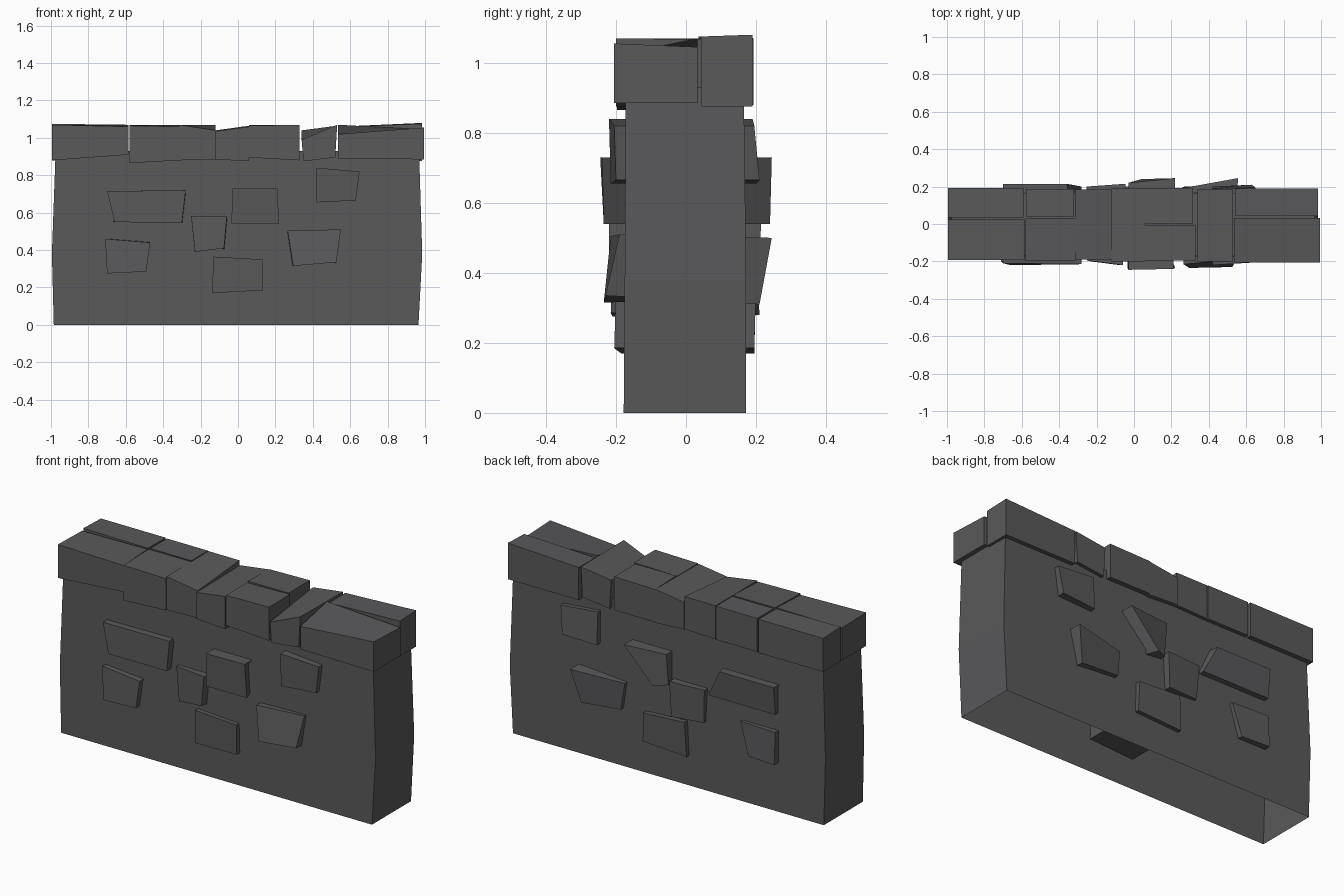
import bpy, bmesh

if "Cube" in bpy.data.objects:
    bpy.data.objects.remove(bpy.data.objects["Cube"])

stone_mat = bpy.data.materials.new("dark grey stone")
stone_mat.diffuse_color = (0.1, 0.1, 0.104, 1)
stone_mat.use_nodes = True
stone_mat.node_tree.nodes["Principled BSDF"].inputs["Base Color"].default_value = stone_mat.diffuse_color


def loft(name, rings, cap_first=True, cap_last=True):
    """Skin a stack of four-cornered rings into one flat-faced object."""
    bm = bmesh.new()
    vs = [[bm.verts.new(p) for p in r] for r in rings]
    for a, b in zip(vs, vs[1:]):
        for i in range(4):
            j = (i + 1) % 4
            bm.faces.new((a[i], a[j], b[j], b[i]))
    if cap_last:
        bm.faces.new(vs[-1])
    if cap_first:
        bm.faces.new(vs[0][::-1])
    bmesh.ops.recalc_face_normals(bm, faces=bm.faces)
    if not cap_first:  # open shell: make sure it points outward
        if sum(f.normal.dot(f.calc_center_median() - vs[0][0].co.lerp(vs[-1][2].co, .5)) for f in bm.faces) < 0:
            bmesh.ops.reverse_faces(bm, faces=bm.faces)
    me = bpy.data.meshes.new(name)
    bm.to_mesh(me)
    bm.free()
    me.materials.append(stone_mat)
    ob = bpy.data.objects.new(name, me)
    bpy.context.collection.objects.link(ob)


def ring(x0, x1, y0, y1, z):
    return [(x0, y0, z), (x1, y0, z), (x1, y1, z), (x0, y1, z)]


# wall core, hollow and open underneath, bulging slightly at the ends
loft("wall_body", [ring(-.985, .965, -.178, .172, 0),
                   ring(-.995, .985, -.175, .172, .38),
                   ring(-.975, .968, -.172, .165, .93)], cap_first=False)


# stones passing through the wall: corners run top-left, top-right, bottom-right, bottom-left
def through_stone(name, front, yf, yb, back=None):
    back = back or front
    loft(name, [[(x, y, z) for (x, z), y in zip(front, yf)],
                [(x, y, z) for (x, z), y in zip(back, yb)]])


through_stone("stone_upper_right", [(.42, .84), (.65, .82), (.63, .665), (.42, .655)],
              (-.22, -.205, -.20, -.215), (.19, .195, .21, .20))
through_stone("stone_wide_left", [(-.70, .715), (-.28, .72), (-.30, .545), (-.66, .55)],
              (-.21, -.215, -.21, -.22), (.215, .215, .20, .20),
              [(-.70, .72), (-.36, .72), (-.28, .56), (-.70, .56)])
through_stone("stone_lower_left", [(-.71, .46), (-.47, .44), (-.49, .285), (-.70, .275)],
              (-.20, -.21, -.215, -.21), (.20, .19, .20, .21),
              [(-.70, .46), (-.475, .46), (-.53, .28), (-.70, .28)])
through_stone("stone_small_middle", [(-.25, .58), (-.06, .58), (-.075, .41), (-.23, .39)],
              (-.195, -.22, -.22, -.20), (.20, .215, .21, .19),
              [(-.255, .58), (-.045, .58), (-.055, .38), (-.245, .39)])
through_stone("stone_centre", [(-.03, .73), (.21, .73), (.22, .54), (-.035, .54)],
              (-.245, -.24, -.235, -.235), (.22, .245, .24, .20),
              [(-.03, .73), (.22, .73), (.04, .54), (-.03, .55)])
through_stone("stone_right", [(.265, .505), (.55, .51), (.525, .335), (.295, .315)],
              (-.215, -.19, -.23, -.235), (.19, .245, .21, .20),
              [(.25, .48), (.555, .50), (.51, .31), (.27, .33)])
through_stone("stone_bottom", [(-.13, .365), (.13, .35), (.135, .185), (-.14, .17)],
              (-.20, -.20, -.205, -.185), (.20, .20, .195, .195))


# capstones: z pairs are (left, right); tops listed for the front then back edge
def capstone(name, x, y, bottom, top_front, top_back, lean=0.0):
    (x0, x1), (y0, y1) = x, y
    low = [(x0 + lean, y0, bottom[0]), (x1 - lean, y0, bottom[1]),
           (x1 - lean, y1, bottom[1]), (x0 + lean, y1, bottom[0])]
    high = [(x0, y0, top_front[0]), (x1, y0, top_front[1]),
            (x1, y1, top_back[1]), (x0, y1, top_back[0])]
    loft(name, [low, high])


capstone("cap_left_front", (-.995, -.585), (-.192, .025), (.88, .91), (1.07, 1.06), (1.065, 1.07))
capstone("cap_left_back", (-.995, -.59), (.035, .193), (.88, .88), (1.075, 1.07), (1.07, 1.07))
capstone("cap_second_front", (-.58, -.315), (-.197, .03), (.865, .88), (1.065, 1.06), (1.07, 1.07))
capstone("cap_second_back", (-.578, -.32), (.04, .188), (.88, .88), (1.07, 1.07), (1.07, 1.07))
capstone("cap_third", (-.315, -.12), (-.19, .185), (.88, .885), (1.07, 1.04), (1.07, 1.07))
capstone("cap_dip", (-.12, .06), (-.2, .19), (.885, .875), (1.035, 1.06), (1.04, 1.065))
capstone("cap_fifth_front", (.06, .33), (-.195, -.005), (.895, .88), (1.065, 1.07), (1.065, 1.07))
capstone("cap_fifth_back", (.06, .315), (.003, .193), (.88, .88), (1.07, 1.07), (1.065, 1.07))
capstone("cap_sixth", (.34, .53), (-.2, .185), (.875, .895), (.99, 1.07), (1.04, 1.065), .01)
capstone("cap_right_front", (.535, .995), (-.205, .033), (.89, .885), (1.02, 1.055), (1.07, 1.045))
capstone("cap_right_back", (.54, .985), (.043, .19), (.875, .875), (1.06, 1.075), (1.06, 1.08))
